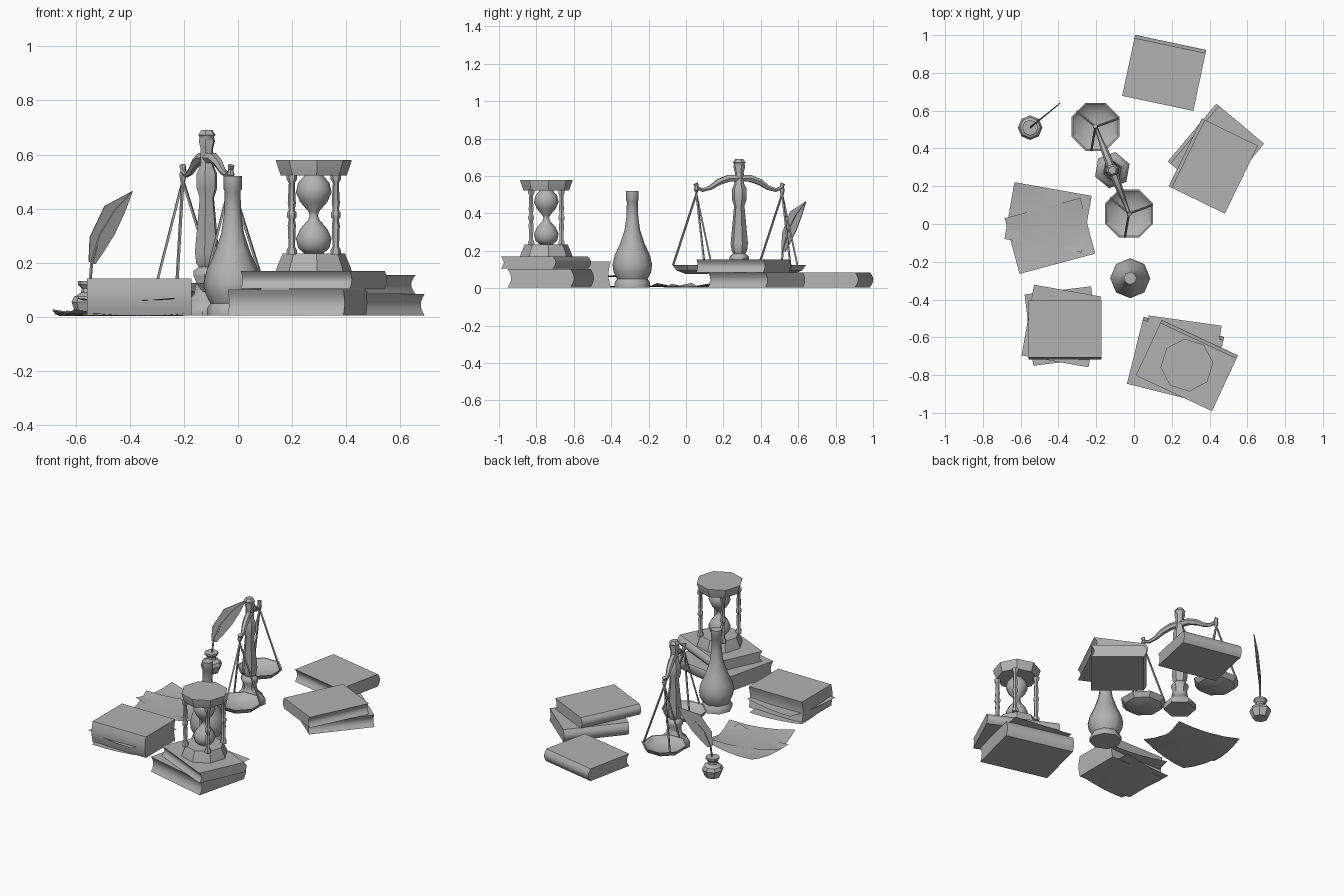
import bpy, bmesh, math
from mathutils import Vector, Matrix

cube = bpy.data.objects.get("Cube")
if cube:
    bpy.data.objects.remove(cube, do_unlink=True)

grey = bpy.data.materials.new("plain_grey")
grey.use_nodes = True
grey.diffuse_color = (0.45, 0.45, 0.45, 1)
grey.node_tree.nodes["Principled BSDF"].inputs["Base Color"].default_value = grey.diffuse_color


def finish(bm, name, loc=(0, 0, 0), turn=0, angle=40, closed=True):
    if closed:
        bmesh.ops.recalc_face_normals(bm, faces=bm.faces)
    mesh = bpy.data.meshes.new(name)
    bm.to_mesh(mesh)
    bm.free()
    mesh.materials.append(grey)
    ob = bpy.data.objects.new(name, mesh)
    bpy.context.collection.objects.link(ob)
    ob.location = loc
    ob.rotation_euler.z = math.radians(turn)
    bpy.ops.object.select_all(action='DESELECT')
    ob.select_set(True)
    bpy.context.view_layer.objects.active = ob
    bpy.ops.object.shade_smooth_by_angle(angle=math.radians(angle))
    return ob


def lathe(name, x, y, profile, sides=8, turn=0, angle=50):
    """Turned part from (radius, height) pairs, capped at both ends."""
    bm = bmesh.new()
    rings = []
    for r, z in profile:
        rings.append([bm.verts.new((r * math.cos(math.tau * i / sides),
                                    r * math.sin(math.tau * i / sides), z))
                      for i in range(sides)])
    for a, b in zip(rings, rings[1:]):
        for i in range(sides):
            j = (i + 1) % sides
            bm.faces.new((a[i], a[j], b[j], b[i]))
    bm.faces.new(rings[0])
    bm.faces.new(rings[-1])
    return finish(bm, name, (x, y, 0), turn, angle)


def book(name, x, y, z0, z1, length, depth, turn, bulge=0.018):
    """Prism with a rounded spine on local +y and a hollow fore-edge on -y."""
    bm = bmesh.new()
    steps = 6
    section = []
    for side in (1, -1):
        for i in range(steps + 1):
            t = i / steps
            k = t if side > 0 else 1 - t
            curve = bulge * math.sin(math.pi * t)
            base = depth / 2 - bulge if side > 0 else -depth / 2
            section.append((base + curve, z0 + (z1 - z0) * k))
    face = bm.faces.new([bm.verts.new((-length / 2, a, b)) for a, b in section])
    out = bmesh.ops.extrude_face_region(bm, geom=[face])
    moved = [v for v in out["geom"] if isinstance(v, bmesh.types.BMVert)]
    bmesh.ops.translate(bm, verts=moved, vec=(length, 0, 0))
    return finish(bm, name, (x, y, 0), turn)


def sheet(name, x, y, z, width, depth, turn, curl=0.02):
    """Thin paper with gently lifted corners."""
    bm = bmesh.new()
    bmesh.ops.create_grid(bm, x_segments=4, y_segments=4, size=0.5)
    for v in bm.verts:
        lift = curl * 16 * (v.co.x * v.co.y) ** 2
        v.co = Vector((v.co.x * width, v.co.y * depth, lift))
    return finish(bm, name, (x, y, z), turn, closed=False)


def rod(name, points, radii, sides=6):
    """Tube along a path with a radius at each point."""
    bm = bmesh.new()
    pts = [Vector(p) for p in points]
    rings = []
    for i, p in enumerate(pts):
        d = pts[min(i + 1, len(pts) - 1)] - pts[max(i - 1, 0)]
        rot = d.to_track_quat('Z', 'Y')
        rings.append([bm.verts.new(p + rot @ Vector((radii[i] * math.cos(math.tau * k / sides),
                                                     radii[i] * math.sin(math.tau * k / sides), 0)))
                      for k in range(sides)])
    for a, b in zip(rings, rings[1:]):
        for i in range(sides):
            j = (i + 1) % sides
            bm.faces.new((a[i], a[j], b[j], b[i]))
    bm.faces.new(rings[0])
    bm.faces.new(rings[-1])
    return finish(bm, name)


# Books
book("back_book", 0.16, 0.80, 0.005, 0.085, 0.385, 0.33, -12)
book("side_book_lower", 0.434, 0.378, 0.005, 0.085, 0.40, 0.33, 50)
book("side_book_upper", 0.42, 0.307, 0.085, 0.155, 0.40, 0.33, 64)
book("hourglass_book_lower", 0.22, -0.722, 0.005, 0.102, 0.44, 0.365, -14)
book("hourglass_book_upper", 0.28, -0.749, 0.105, 0.17, 0.445, 0.325, -25)
book("front_book", -0.365, -0.56, 0.005, 0.142, 0.385, 0.315, 180, 0.012)

# Loose paper
sheet("hourglass_paper", 0.25, -0.66, 0.103, 0.39, 0.30, -8, 0)
sheet("front_paper_lower", -0.38, -0.54, 0.004, 0.355, 0.38, 7, 0.01)
sheet("front_paper_upper", -0.385, -0.54, 0.06, 0.36, 0.38, -10, 0.01)
sheet("loose_paper_lower", -0.455, 0.035, 0.004, 0.415, 0.305, -10)
sheet("loose_paper_upper", -0.445, -0.063, 0.008, 0.415, 0.305, 15)

# Hourglass
hx, hy = 0.28, -0.747
lathe("hourglass_base", hx, hy, [(0.14, 0.17), (0.138, 0.18), (0.115, 0.235)], turn=5, angle=30)
lathe("hourglass_top", hx, hy, [(0.122, 0.522), (0.14, 0.575), (0.14, 0.58)], turn=5, angle=30)
lathe("hourglass_glass", hx, hy,
      [(0.035, 0.235), (0.058, 0.255), (0.066, 0.29), (0.05, 0.325), (0.02, 0.36), (0.015, 0.375),
       (0.02, 0.39), (0.05, 0.425), (0.066, 0.46), (0.058, 0.495), (0.035, 0.522)], sides=12)
for i in range(4):
    a = math.radians(45 + 90 * i)
    lathe("hourglass_post", hx + 0.115 * math.cos(a), hy + 0.115 * math.sin(a),
          [(0.02, 0.23), (0.02, 0.245), (0.012, 0.26), (0.015, 0.34), (0.011, 0.36), (0.018, 0.37),
           (0.018, 0.385), (0.011, 0.395), (0.015, 0.42), (0.011, 0.495), (0.02, 0.51), (0.02, 0.525)], sides=6)

# Bottle
lathe("bottle", -0.02, -0.287,
      [(0.095, 0.005), (0.095, 0.03), (0.082, 0.05), (0.1, 0.085), (0.106, 0.125), (0.095, 0.175),
       (0.065, 0.24), (0.042, 0.31), (0.032, 0.38), (0.029, 0.465), (0.034, 0.472), (0.034, 0.52)])

# Balance column
cx, cy = -0.115, 0.285
lathe("balance_column", cx, cy,
      [(0.097, 0.005), (0.097, 0.04), (0.075, 0.06), (0.05, 0.085), (0.042, 0.13), (0.052, 0.15),
       (0.052, 0.17), (0.033, 0.185), (0.042, 0.2), (0.047, 0.24), (0.028, 0.44), (0.04, 0.475),
       (0.04, 0.53), (0.026, 0.56), (0.024, 0.62), (0.032, 0.65), (0.028, 0.665), (0.034, 0.672),
       (0.022, 0.69)], sides=6, turn=20)

# Balance arms, hooks, chains and pans
along = Vector((-0.36, 0.93, 0)).normalized()
for side, word in ((1, "back"), (-1, "front")):
    def at(s, z):
        p = Vector((cx, cy, 0)) + along * (side * s)
        return (p.x, p.y, z)
    rod(word + "_balance_arm",
        [at(0, 0.588), at(0.06, 0.588), at(0.12, 0.567), at(0.165, 0.537), at(0.21, 0.525), at(0.24, 0.537), at(0.25, 0.56)],
        [0.022, 0.021, 0.018, 0.013, 0.011, 0.01, 0.013])
    rod(word + "_hook", [at(0.245, 0.55), at(0.246, 0.525), at(0.246, 0.495)], [0.008, 0.014, 0.008])
    px, py, _ = at(0.246, 0)
    lathe(word + "_pan", px, py,
          [(0.06, 0.075), (0.115, 0.095), (0.138, 0.125), (0.13, 0.125), (0.105, 0.102), (0.05, 0.085)],
          turn=22.5, angle=30)
    for deg in (20, 140, 260):
        a = math.radians(deg)
        rod(word + "_chain", [(px, py, 0.505), (px + 0.127 * math.cos(a), py + 0.127 * math.sin(a), 0.122)],
            [0.006, 0.006], 4)

# Ink pot
lathe("ink_pot", -0.55, 0.51,
      [(0.045, 0.005), (0.052, 0.02), (0.065, 0.055), (0.055, 0.075), (0.03, 0.09), (0.028, 0.105),
       (0.042, 0.12), (0.042, 0.132), (0.026, 0.132)], angle=30)

# Quill: flat vane standing in a vertical plane, with a curved stem
outline = [(0.0, 0.205), (0.005, 0.295), (0.075, 0.41), (0.207, 0.465), (0.17, 0.387),
           (0.122, 0.306), (0.077, 0.25), (0.03, 0.195)]
quill_dir = Vector((0.78, 0.63, 0))
root = Vector((-0.55, 0.51, 0))


def on_quill(s, z):
    return root + quill_dir * s + Vector((0, 0, z))


bm = bmesh.new()
face = bm.faces.new([bm.verts.new(on_quill(s, z)) for s, z in outline])
out = bmesh.ops.extrude_face_region(bm, geom=[face])
bmesh.ops.translate(bm, verts=[v for v in out["geom"] if isinstance(v, bmesh.types.BMVert)],
                    vec=(-0.0025, 0.003, 0))
finish(bm, "quill_vane")
rod("quill_stem", [on_quill(0, 0.09), on_quill(0.012, 0.2), on_quill(0.05, 0.3), on_quill(0.12, 0.39), on_quill(0.205, 0.463)],
    [0.005, 0.006, 0.005, 0.004, 0.002], 5)
